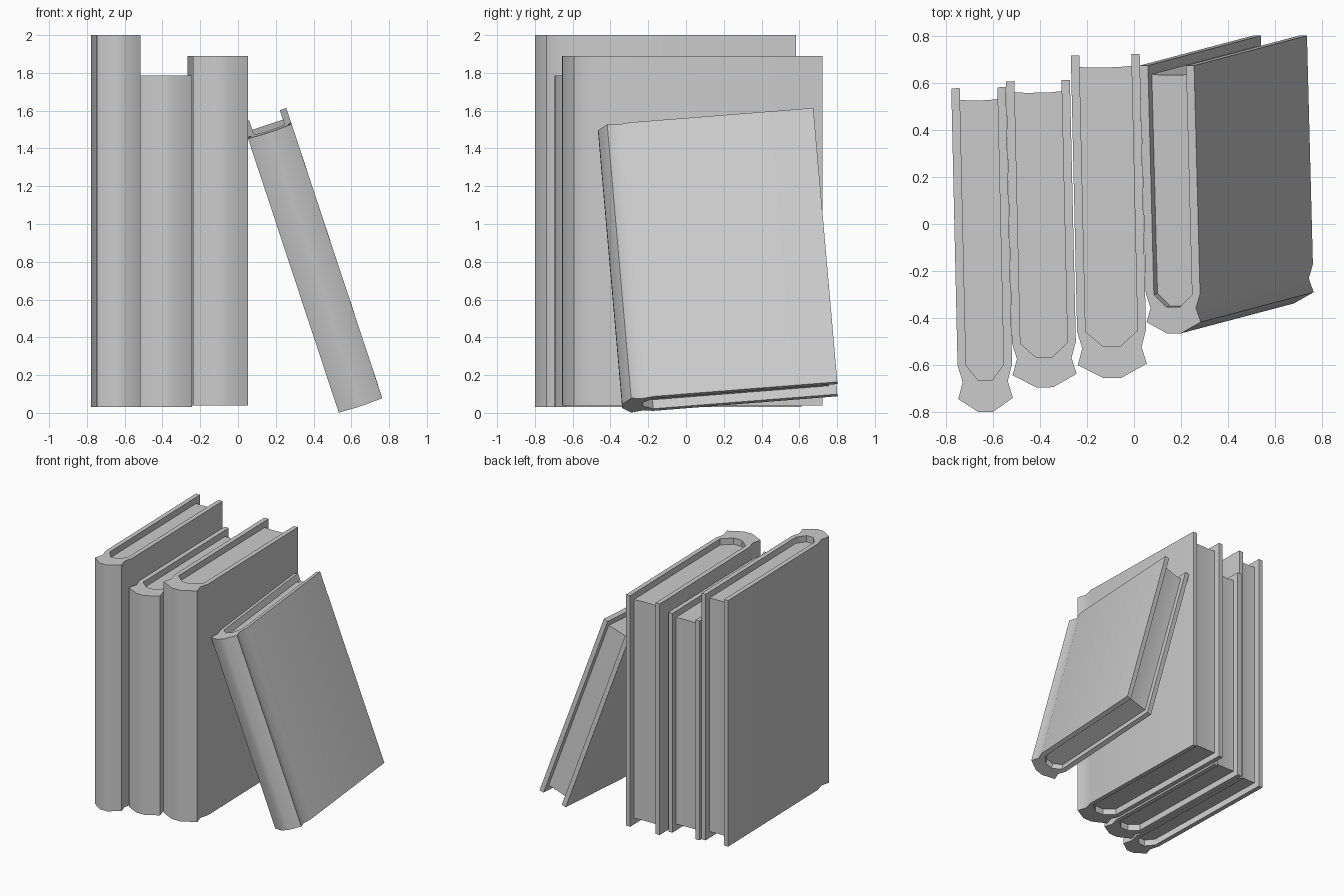
import bpy, bmesh, math
from mathutils import Matrix, Vector

if "Cube" in bpy.data.objects:
    bpy.data.objects.remove(bpy.data.objects["Cube"])

BOARD = 0.036     # cover board thickness
RECESS = 0.05     # pages sit this far inside the cover edges
NOTCH = 0.02      # depth of the hinge groove


def prism(name, outline, z0, z1, matrix):
    """Extrude a flat outline between two heights."""
    bm = bmesh.new()
    base = bm.faces.new([bm.verts.new((x, y, z0)) for x, y in outline])
    top = bmesh.ops.extrude_face_region(bm, geom=[base], use_keep_orig=True)["geom"]
    bmesh.ops.translate(bm, vec=(0, 0, z1 - z0),
                        verts=[g for g in top if isinstance(g, bmesh.types.BMVert)])
    bmesh.ops.recalc_face_normals(bm, faces=bm.faces)
    mesh = bpy.data.meshes.new(name)
    bm.to_mesh(mesh)
    bm.free()
    ob = bpy.data.objects.new(name, mesh)
    bpy.context.collection.objects.link(ob)
    ob.matrix_world = matrix
    bpy.ops.object.select_all(action='DESELECT')
    ob.select_set(True)
    bpy.context.view_layer.objects.active = ob
    bpy.ops.object.shade_smooth_by_angle(angle=math.radians(40))
    return ob


def mirrored(half):
    """Complete a right-hand half path with its mirror image."""
    return half + [(-x, y) for x, y in reversed(half)]


def book(name, width, depth, height, matrix):
    """Origin is the bottom centre of the spine; y runs to the page edge."""
    h = width / 2
    inner = h - BOARD
    # rounded end of the pages, from the hinge to the spine centre
    cavity = [(inner, 0.145 * depth), (width * 0.125, 0.098 * depth)]
    # cover: board, hinge groove, flared and rounded spine
    outer = [(h, depth), (h, 0.147 * depth), (h - NOTCH, 0.094 * depth),
             (h, 0.042 * depth), (width * 0.13, 0)]
    inside = [(-x, y) for x, y in [(inner, depth)] + cavity]
    prism(name + "_cover", mirrored(outer) + mirrored(inside), 0, height, matrix)
    # page block with a slightly hollow fore edge
    edge = 0.964 * depth
    pages = [(inner * 0.5, edge - 0.004), (inner, edge)] + cavity
    prism(name + "_pages", mirrored(pages), RECESS, height - RECESS, matrix)


# three upright books, turned very slightly
turn = Matrix.Rotation(math.radians(1.3), 4, 'Z')
for name, w, d, ht, pos in [
        ("tall_book", 0.232, 1.38, 1.97, (-0.63, -0.80, 0.03)),
        ("short_book", 0.272, 1.305, 1.755, (-0.379, -0.695, 0.03)),
        ("thick_book", 0.293, 1.375, 1.85, (-0.091, -0.655, 0.04))]:
    book(name, w, d, ht, Matrix.Translation(pos) @ turn)

# leaning book
up = Vector((-0.48, -0.127, 1.45)).normalized()
back = Vector((-0.026, 1, 0.079))
side = back.cross(up).normalized()
back = up.cross(side)
lean = Matrix((side, back, up)).transposed().to_4x4()
book("leaning_book", 0.243, 1.143, 1.533,
     Matrix.Translation((0.65, -0.338, 0.036)) @ lean)
